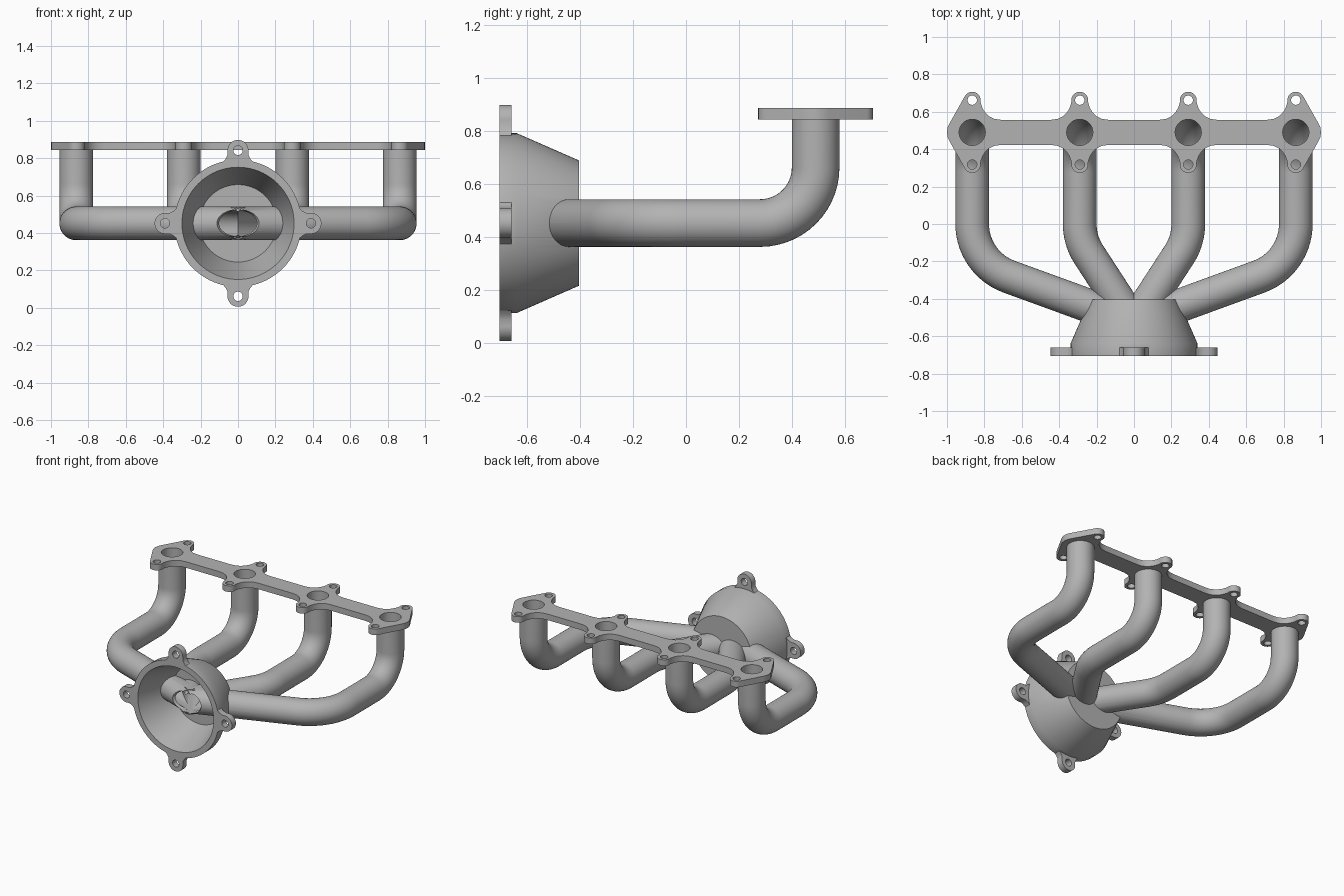
import bpy, bmesh, math
from mathutils import Vector, Matrix, Quaternion

if "Cube" in bpy.data.objects:
    bpy.data.objects.remove(bpy.data.objects["Cube"])

AXIS_Z = 0.452          # height of the collector axis
PORT_Y = 0.49           # port centre line
PORTS = (-0.865, -0.29, 0.29, 0.865)
OUTER, BORE = 0.09, 0.07

steel = bpy.data.materials.new("cast_grey")
steel.use_nodes = True
steel.diffuse_color = (0.45, 0.45, 0.45, 1)
steel.node_tree.nodes["Principled BSDF"].inputs["Base Color"].default_value = (0.45, 0.45, 0.45, 1)


def make(name, bm):
    bmesh.ops.remove_doubles(bm, verts=bm.verts, dist=1e-5)
    bmesh.ops.recalc_face_normals(bm, faces=bm.faces)
    mesh = bpy.data.meshes.new(name)
    bm.to_mesh(mesh)
    bm.free()
    mesh.materials.append(steel)
    ob = bpy.data.objects.new(name, mesh)
    bpy.context.collection.objects.link(ob)
    return ob


def combine(target, tool, operation):
    """Apply a boolean and discard the tool."""
    bpy.context.view_layer.objects.active = target
    mod = target.modifiers.new("cut", 'BOOLEAN')
    mod.object, mod.operation, mod.solver = tool, operation, 'EXACT'
    bpy.ops.object.modifier_apply(modifier=mod.name)
    bpy.data.objects.remove(tool)


def prism(name, outline, depth, matrix=Matrix()):
    bm = bmesh.new()
    face = bm.faces.new([bm.verts.new((x, y, 0)) for x, y in outline])
    top = bmesh.ops.extrude_face_region(bm, geom=[face])["geom"]
    bmesh.ops.translate(bm, vec=(0, 0, depth),
                        verts=[v for v in top if isinstance(v, bmesh.types.BMVert)])
    bm.transform(matrix)
    return make(name, bm)


def arc(cx, cy, r, a0, a1, n):
    angles = [math.radians(a0 + (a1 - a0) * i / n) for i in range(n + 1)]
    return [(cx + r * math.cos(a), cy + r * math.sin(a)) for a in angles]


def disc(cx, cy, r, n=32):
    return arc(cx, cy, r, 0, 360, n)[:-1]


def route(x, extra):
    """Centre line of one runner, with rounded corners."""
    outer = abs(x) > 0.5
    corner_y, end_y = (-0.21, -0.525) if outer else (-0.089, -0.535)
    end = Vector((0, end_y, AXIS_Z))
    corner = Vector((x, corner_y, AXIS_Z))
    end += (end - corner).normalized() * extra
    start = Vector((x, PORT_Y, 0.85))
    elbow = Vector((x, PORT_Y, AXIS_Z))
    path = [start]
    for p, c, q, r in ((start, elbow, corner, 0.21), (elbow, corner, end, 0.3)):
        a, b = (c - p).normalized(), (q - c).normalized()
        turn = a.angle(b)
        centre = c + (b - a).normalized() * r / math.cos(turn / 2)
        arm = c - a * r * math.tan(turn / 2) - centre
        for i in range(15):
            path.append(centre + Quaternion(a.cross(b), turn * i / 14) @ arm)
    return path + [end]


def sweep(name, path, radius, n=40):
    bm = bmesh.new()
    tangents = [(path[min(i + 1, len(path) - 1)] - path[max(i - 1, 0)]).normalized()
                for i in range(len(path))]
    side, rings = Vector((1, 0, 0)), []
    for i, p in enumerate(path):
        t = tangents[i]
        if i:
            side = tangents[i - 1].rotation_difference(t) @ side
        up = t.cross(side)
        rings.append([bm.verts.new(p + side * u + up * v) for u, v in disc(0, 0, radius, n)])
    for a, b in zip(rings, rings[1:]):
        for k in range(n):
            bm.faces.new((a[k], a[(k + 1) % n], b[(k + 1) % n], b[k]))
    bm.faces.new(rings[0])
    bm.faces.new(rings[-1])
    return make(name, bm)


# Collector: hollow cone lathed about the y axis
profile = [(0, -0.405), (0.237, -0.405), (0.34, -0.64), (0.34, -0.705),
           (0.30, -0.705), (0.207, -0.44), (0, -0.44)]
bm = bmesh.new()
verts = [bm.verts.new((r, y, AXIS_Z)) for r, y in profile]
edges = [bm.edges.new(pair) for pair in zip(verts, verts[1:])]
bmesh.ops.spin(bm, geom=verts + edges, cent=(0, 0, AXIS_Z), axis=(0, 1, 0),
               angle=math.tau, steps=80)
manifold = make("collector_and_runners", bm)

# Four bolt ears around the collector mouth
half = [(0.09, 0.318), (0.066, 0.345), (0.056, 0.365)]
ear = half + arc(0, 0.39, 0.056, 0, 180, 20) + [(-x, y) for x, y in reversed(half)]
for k in range(4):
    place = (Matrix.Translation((0, -0.66, AXIS_Z)) @ Matrix.Rotation(k * math.pi / 2, 4, 'Y')
             @ Matrix.Rotation(math.pi / 2, 4, 'X'))
    combine(manifold, prism("ear", ear, 0.045, place), 'UNION')
    hole = prism("ear_hole", disc(0, 0.39, 0.025), 0.2, place @ Matrix.Translation((0, 0, -0.01)))
    combine(manifold, hole, 'DIFFERENCE')

# Runners, then their bores opening into the collector
for x in PORTS:
    combine(manifold, sweep("runner", route(x, 0.03), OUTER), 'UNION')
for x in PORTS:
    path = route(x, 0.03 if abs(x) > 0.5 else 0.2)
    path[0].z += 0.1
    combine(manifold, sweep("bore", path, BORE), 'DIFFERENCE')

# Port flange: bar with flared bolt lugs, symmetric front to back
LUG = 0.172
flare = [(0.049, 0.145), (0.057, 0.125), (0.07, 0.105), (0.09, 0.086), (0.118, 0.072), (0.155, 0.067)]
tip = [(0.12, 0.05), (0.131, 0.027), (0.135, 0)]
inner_side = arc(0, LUG, 0.045, 90, -10, 10) + flare
outer_side = arc(0, LUG, 0.045, 90, 28, 8) + tip
edge = []
for x in PORTS:
    left = outer_side if x == PORTS[0] else inner_side
    right = outer_side if x == PORTS[-1] else inner_side
    edge += [(x - u, v) for u, v in reversed(left)] + [(x + u, v) for u, v in right[1:]]
outline = edge + [(u, -v) for u, v in reversed(edge[1:-1])]
flange = prism("port_flange", outline, 0.043, Matrix.Translation((0, PORT_Y, 0.844)))
for x in PORTS:
    for y, r in ((0, BORE), (LUG, 0.025), (-LUG, 0.025)):
        hole = prism("flange_hole", disc(x, PORT_Y + y, r, 40), 0.3, Matrix.Translation((0, 0, 0.75)))
        combine(flange, hole, 'DIFFERENCE')

# Smooth shading with sharp edges kept
for ob in (manifold, flange):
    bpy.ops.object.select_all(action='DESELECT')
    ob.select_set(True)
    bpy.context.view_layer.objects.active = ob
    bpy.ops.object.shade_smooth_by_angle(angle=math.radians(30))
